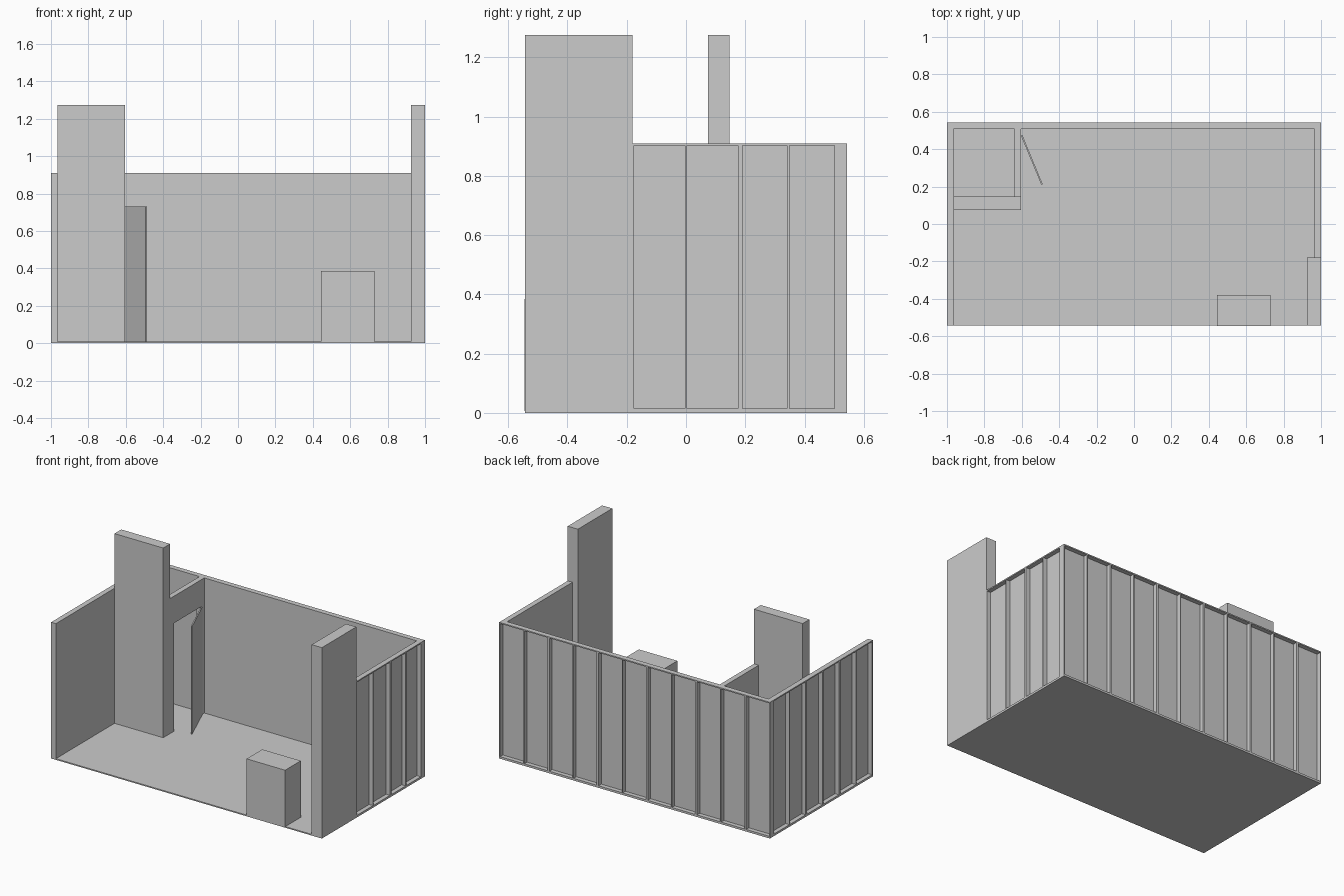
import bpy, math
from mathutils import Matrix

if "Cube" in bpy.data.objects:
    bpy.data.objects.remove(bpy.data.objects["Cube"])

H = 0.91       # wall height
T = 0.035      # wall thickness
SKIN = 0.006   # inner board thickness
PLATE = 0.008  # top and bottom rails


def box(name, x0, x1, y0, y1, z0, z1):
    v = [(x, y, z) for z in (z0, z1) for x, y in ((x0, y0), (x1, y0), (x1, y1), (x0, y1))]
    f = [(3, 2, 1, 0), (4, 5, 6, 7), (0, 1, 5, 4), (1, 2, 6, 5), (2, 3, 7, 6), (3, 0, 4, 7)]
    me = bpy.data.meshes.new(name)
    me.from_pydata(v, [], f)
    ob = bpy.data.objects.new(name, me)
    bpy.context.collection.objects.link(ob)
    return ob


def framed_wall(name, axis, a0, a1, inner, outer, studs):
    """Board on the inside, rails and studs open to the outside."""
    s = 1 if outer > inner else -1

    def part(label, p0, p1, d0, d1, z0, z1):
        d0, d1 = min(d0, d1), max(d0, d1)
        if axis == 'x':
            box(f"{name}_{label}", p0, p1, d0, d1, z0, z1)
        else:
            box(f"{name}_{label}", d0, d1, p0, p1, z0, z1)

    mid = inner + s * SKIN
    part("board", a0, a1, inner, mid, 0.008, H)
    part("top_rail", a0, a1, mid, outer, H - PLATE, H)
    part("bottom_rail", a0, a1, mid, outer, 0.006, 0.006 + PLATE)
    for i, (c, w) in enumerate(studs):
        p0 = max(a0, c - w / 2)
        p1 = min(a1, c + w / 2)
        part(f"stud_{i}", p0, p1, mid, outer, 0.006 + PLATE, H - PLATE)


def even_studs(a0, a1, n):
    # panels come in pairs, so every second stud is doubled
    return [(a0 + (a1 - a0) * i / n, 0.007 if i % 2 else 0.014) for i in range(n + 1)]


# floor
box("floor", -1, 1, -0.543, 0.543, 0, 0.008)

# outer walls
framed_wall("back_wall", 'x', -1, 1, 0.543 - T, 0.543, even_studs(1, -1, 11))
yb = 0.543 - T
framed_wall("left_wall", 'y', -0.543, yb, -1 + T, -1, even_studs(-0.543, yb, 6))
framed_wall("right_wall", 'y', -0.18, yb, 1 - T, 1,
            [(-0.18, 0.010), (0, 0.007), (0.183, 0.014), (0.345, 0.007), (yb, 0.014)])

# tall display panels
box("right_tall_panel", 0.925, 1, -0.543, -0.18, 0, 1.275)
box("left_tall_panel", -1 + T, -0.605, 0.075, 0.147, 0.008, 1.275)

# partition around the doorway
px0, px1 = -0.64, -0.605
box("partition_front_jamb", px0, px1, 0.147, 0.19, 0.008, H)
box("partition_back_jamb", px0, px1, 0.476, yb, 0.008, H)
box("partition_header", px0, px1, 0.19, 0.476, 0.73, H)

# open door, hinged at the back jamb
door = box("door", 0, 0.008, -0.287, 0, 0.01, 0.73)
door.matrix_world = Matrix.Translation((-0.605, 0.474, 0)) @ Matrix.Rotation(math.radians(22.5), 4, 'Z')

# counter
box("counter", 0.445, 0.73, -0.545, -0.38, 0.006, 0.385)
